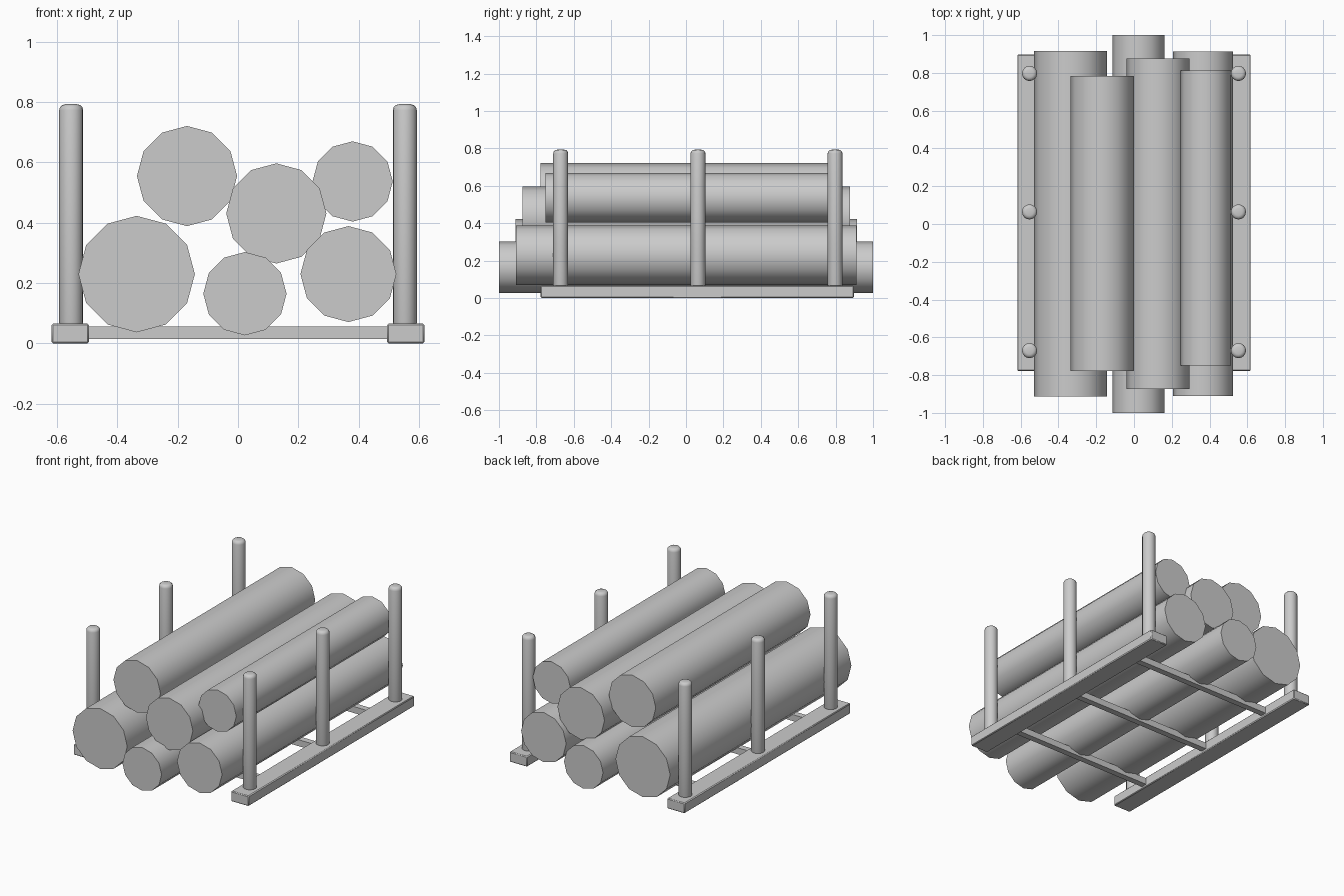
import bpy
import math

cube = bpy.data.objects.get("Cube")
if cube:
    bpy.data.objects.remove(cube, do_unlink=True)

grey = bpy.data.materials.new("plain_grey")
grey.use_nodes = True
colour = (0.6, 0.6, 0.6, 1)
grey.diffuse_color = colour
grey.node_tree.nodes["Principled BSDF"].inputs["Base Color"].default_value = colour


def finish(name, bevel=0, segments=1):
    obj = bpy.context.object
    obj.name = name
    obj.data.materials.append(grey)
    bpy.ops.object.transform_apply(location=False, rotation=True, scale=True)
    if bevel:
        mod = obj.modifiers.new("bevel", "BEVEL")
        mod.width = bevel
        mod.segments = segments
        mod.limit_method = "ANGLE"
        mod.angle_limit = math.radians(50)
        bpy.ops.object.modifier_apply(modifier=mod.name)
    bpy.ops.object.shade_smooth_by_angle(angle=math.radians(42))
    return obj


def box(name, centre, size, bevel=0):
    bpy.ops.mesh.primitive_cube_add(size=1, location=centre)
    bpy.context.object.scale = size
    return finish(name, bevel)


def log(name, x, z, radius, y0, y1):
    # Rotated so a vertex sits at the side and at the top
    bpy.ops.mesh.primitive_cylinder_add(
        vertices=12, radius=radius, depth=y1 - y0,
        location=(x, (y0 + y1) / 2, z), rotation=(math.pi / 2, 0, 0))
    return finish(name)


def post(name, x, y):
    bottom, top = 0.05, 0.793
    bpy.ops.mesh.primitive_cylinder_add(
        vertices=16, radius=0.04, depth=top - bottom,
        location=(x, y, (bottom + top) / 2))
    return finish(name, 0.02, 3)


# Stacked logs
log("lower_left_log", -0.336, 0.23, 0.193, -0.912, 0.915)
log("lower_middle_log", 0.023, 0.165, 0.138, -1, 1)
log("lower_right_log", 0.366, 0.23, 0.159, -0.91, 0.912)
log("upper_left_log", -0.169, 0.555, 0.166, -0.777, 0.783)
log("upper_middle_log", 0.127, 0.431, 0.166, -0.873, 0.877)
log("upper_right_log", 0.38, 0.537, 0.133, -0.75, 0.812)

# Side rails with upright posts
for side, sign in (("left", 1), ("right", -1)):
    box(side + "_rail", (sign * 0.556, 0.06, 0.033), (0.124, 1.674, 0.066), 0.005)
    for place, y in (("front", -0.67), ("middle", 0.064), ("back", 0.797)):
        post(side + "_" + place + "_post", sign * 0.553, y)

# Crossbars under the load
for place, y in (("front", -0.495), ("middle", 0.06), ("back", 0.615)):
    box(place + "_crossbar", (0, y, 0.035), (1.04, 0.04, 0.041))
